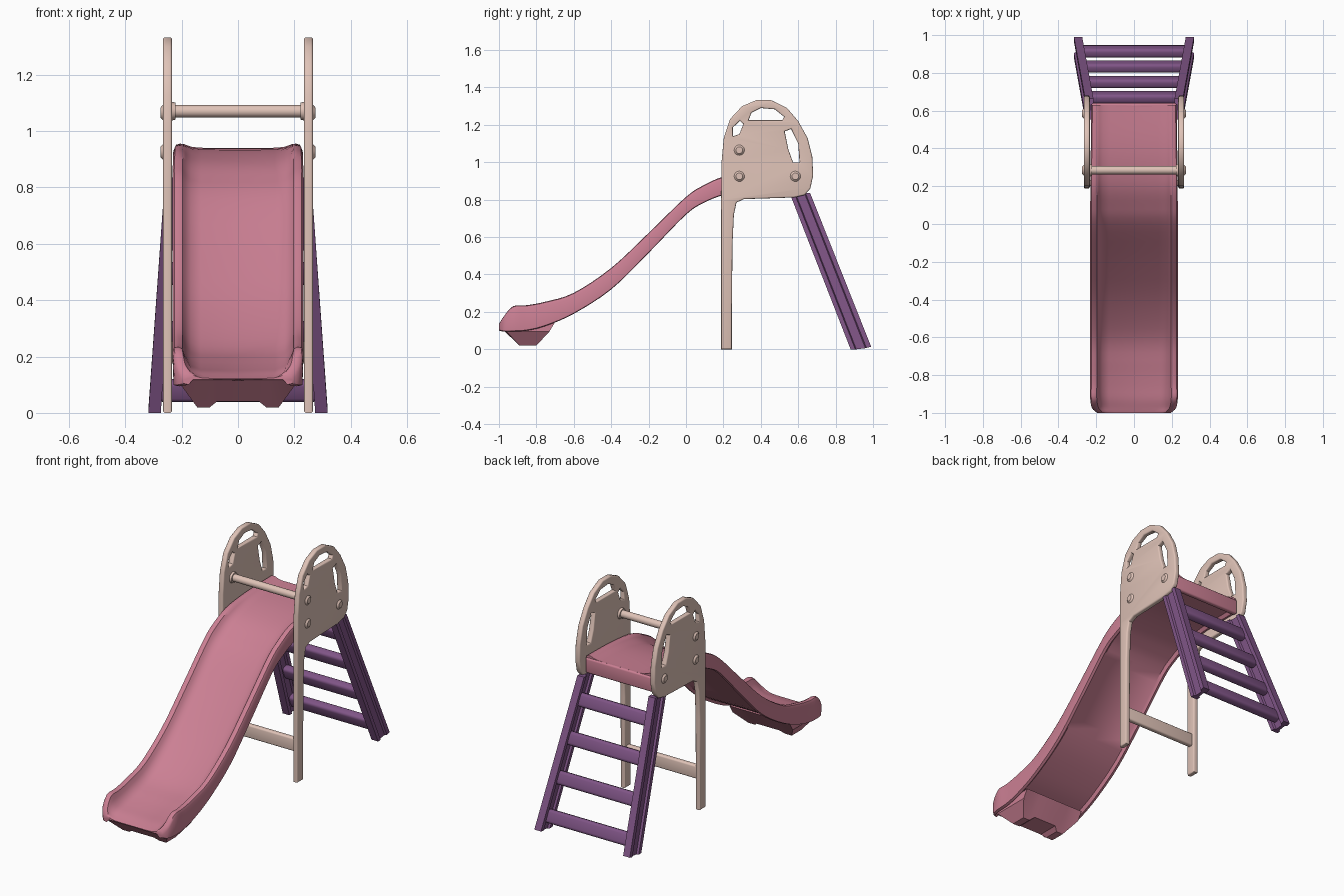
import bpy, bmesh, math
from mathutils import Matrix, Vector

if "Cube" in bpy.data.objects:
    bpy.data.objects.remove(bpy.data.objects["Cube"])


def material(name, rgb):
    m = bpy.data.materials.new(name)
    m.diffuse_color = (*rgb, 1)
    m.use_nodes = True
    m.node_tree.nodes["Principled BSDF"].inputs["Base Color"].default_value = m.diffuse_color
    return m


PINK = material("rose pink", (0.60, 0.215, 0.295))
CREAM = material("pale cream", (0.74, 0.545, 0.475))
PURPLE = material("plum purple", (0.215, 0.09, 0.24))


def finish(name, bm, mat, angle=40):
    bmesh.ops.recalc_face_normals(bm, faces=bm.faces)
    me = bpy.data.meshes.new(name)
    bm.to_mesh(me)
    bm.free()
    me.materials.append(mat)
    me.shade_smooth()
    me.set_sharp_from_angle(angle=math.radians(angle))
    ob = bpy.data.objects.new(name, me)
    bpy.context.collection.objects.link(ob)
    return ob


def loft(name, rings, mat, angle=40):
    """Skin closed rings of equal length and cap both ends."""
    bm = bmesh.new()
    rows = [[bm.verts.new(p) for p in r] for r in rings]
    n = len(rows[0])
    for a, b in zip(rows, rows[1:]):
        for i in range(n):
            j = (i + 1) % n
            bm.faces.new((a[i], a[j], b[j], b[i]))
    bm.faces.new(rows[0])
    bm.faces.new(rows[-1])
    return finish(name, bm, mat, angle)


def box(name, loc, size, mat, tilt=0, bevel=0.01):
    bm = bmesh.new()
    bmesh.ops.create_cube(bm, size=1)
    bmesh.ops.scale(bm, vec=size, verts=bm.verts)
    bmesh.ops.bevel(bm, geom=bm.edges[:], offset=bevel, segments=3,
                    affect='EDGES', profile=0.5)
    bmesh.ops.transform(bm, matrix=Matrix.Translation(loc) @ Matrix.Rotation(tilt, 4, 'X'),
                        verts=bm.verts)
    return finish(name, bm, mat)


def rod(name, x0, x1, y, z, r0, r1, mat):
    """Round bar along x from x0 to x1."""
    bm = bmesh.new()
    bmesh.ops.create_cone(bm, cap_ends=True, segments=20, radius1=r0, radius2=r1,
                          depth=abs(x1 - x0))
    turn = math.pi / 2 if x1 > x0 else -math.pi / 2
    bmesh.ops.transform(bm, matrix=Matrix.Translation(((x0 + x1) / 2, y, z))
                        @ Matrix.Rotation(turn, 4, 'Y'), verts=bm.verts)
    return finish(name, bm, mat)


def smooth_path(pts, steps):
    """Catmull-Rom interpolation through points of any dimension."""
    p = [pts[0]] + pts + [pts[-1]]
    out = []
    for i in range(1, len(p) - 2):
        for s in range(steps):
            t = s / steps
            out.append(tuple(0.5 * (2 * b + (c - a) * t + (2 * a - 5 * b + 4 * c - d) * t * t
                                    + (3 * b - a - 3 * c + d) * t ** 3)
                             for a, b, c, d in zip(*p[i - 1:i + 3])))
    return out + [pts[-1]]


# Slide: stations of y, half width, rim z, floor z, underside z
stations = [(-1.0, .195, .135, .122, .10), (-.975, .222, .175, .13, .095),
            (-.925, .232, .23, .145, .095), (-.85, .232, .236, .16, .10),
            (-.75, .232, .255, .185, .125), (-.6, .232, .302, .235, .19),
            (-.4, .232, .435, .375, .32), (-.2, .232, .622, .56, .515),
            (0, .232, .815, .76, .72), (.1, .232, .88, .83, .785),
            (.2, .23, .923, .882, .825), (.32, .23, .94, .915, .85),
            (.45, .228, .95, .932, .855), (.63, .226, .955, .94, .855)]
rings = []
for y, w, rim, floor, under in smooth_path(stations, 4):
    d = rim - floor
    half = [(.0, floor), (w - .10, floor + .03 * d), (w - .065, floor + .2 * d),
            (w - .045, floor + .6 * d), (w - .035, rim - .08 * d), (w - .02, rim),
            (w - .006, rim - .004), (w, rim - .018), (w - .004, under + .004),
            (w - .02, under), (w - .035, under + .018), (0, under + .02)]
    full = half + [(-x, z) for x, z in half[-2:0:-1]]
    rings.append([(x, y, z) for x, z in full])
loft("slide_chute", rings, PINK)

# Flared foot under the slide end, with a notch in the middle
foot = []
for x, zb in [(-.2, .095), (-.145, .02), (-.1, .02), (-.075, .04),
              (.075, .04), (.1, .02), (.145, .02), (.2, .095)]:
    k = (zb - .02) / .075
    foot.append([(x, -.99, .115), (x, -.89 - .07 * k, zb),
                 (x, -.80 + .07 * k, zb), (x, -.70, .145)])
loft("slide_foot", foot, PINK, 30)

# Platform back apron
box("platform_apron", (0, .625, .895), (.45, .03, .09), PINK)


# Side panels: arched outline with handle holes and a front leg
outline = [(.188, 0), (.245, 0), (.248, .55), (.256, .72), (.27, .785), (.31, .803),
           (.58, .812), (.635, .825), (.665, .86), (.68, .93), (.675, 1.03), (.65, 1.13),
           (.60, 1.22), (.54, 1.29), (.455, 1.332), (.375, 1.332), (.30, 1.30),
           (.235, 1.23), (.202, 1.13), (.19, 1.0), (.188, .8)]
holes = [[(.335, 1.225), (.515, 1.225), (.525, 1.243), (.475, 1.283), (.40, 1.29), (.35, 1.265)],
         [(.252, 1.14), (.25, 1.185), (.288, 1.222), (.307, 1.205), (.285, 1.15)],
         [(.528, 1.165), (.562, 1.178), (.60, 1.10), (.607, 1.0), (.572, 1.0), (.547, 1.07)]]


def side_panel(name, x):
    cu = bpy.data.curves.new(name + "_outline", 'CURVE')
    cu.dimensions = '2D'
    cu.fill_mode = 'BOTH'
    cu.extrude = .008
    cu.bevel_depth = .008
    cu.bevel_resolution = 2
    cu.offset = -.008
    for loop in [outline] + holes:
        s = cu.splines.new('POLY')
        s.points.add(len(loop) - 1)
        for p, (a, b) in zip(s.points, loop):
            p.co = (a, b, 0, 1)
        s.use_cyclic_u = True
    tmp = bpy.data.objects.new(name + "_outline", cu)
    bpy.context.collection.objects.link(tmp)
    bpy.context.view_layer.update()
    me = bpy.data.meshes.new_from_object(
        tmp.evaluated_get(bpy.context.evaluated_depsgraph_get()))
    bm = bmesh.new()
    bm.from_mesh(me)
    bpy.data.objects.remove(tmp)
    bpy.data.meshes.remove(me)
    bmesh.ops.remove_doubles(bm, verts=bm.verts, dist=.0001)
    # local x, y, z become world y, z, x
    for v in bm.verts:
        v.co = Vector((v.co.z + x, v.co.x, v.co.y))
    for f in bm.faces:
        f.material_index = 0
    finish(name, bm, CREAM, 35)


for side, s in (("left", -1), ("right", 1)):
    side_panel(side + "_panel", s * .25)
    # Bolt bosses on the outside and bar collar on the inside
    for i, (y, z) in enumerate([(.285, 1.065), (.285, .925), (.585, .925)]):
        rod(f"{side}_boss_{i + 1}", s * .262, s * .275, y, z, .032, .018, CREAM)
    rod(side + "_bar_collar", s * .238, s * .222, .285, 1.07, .034, .03, CREAM)

    # Ladder rail: grooved section, splayed and leaning
    rail = []
    for z in (.835, 0):
        t = (.82 - z) / .82
        cx, cy = .238 + .058 * t, .615 + .32 * t
        prof = [(-.022, -.055), (.022, -.055), (.022, -.03), (.010, -.024), (.010, .024),
                (.022, .03), (.022, .055), (-.022, .055), (-.022, .03), (-.010, .024),
                (-.010, -.024), (-.022, -.03)]
        rail.append([(s * (cx + a), cy + b, z + max(0, b) * .25 * t) for a, b in prof])
    loft(side + "_ladder_rail", rail, PURPLE, 25)

# Crossbars between the panels
rod("grab_bar", -.24, .24, .285, 1.07, .022, .022, CREAM)
box("leg_brace", (0, .217, .215), (.48, .032, .08), CREAM)

# Ladder rungs
for i, z in enumerate((.08, .285, .495, .70)):
    t = (.82 - z) / .82
    box(f"ladder_rung_{i + 1}", (0, .625 + .32 * t, z),
        (2 * (.238 + .058 * t) - .01, .05, .078), PURPLE, math.atan(.39), .016)
